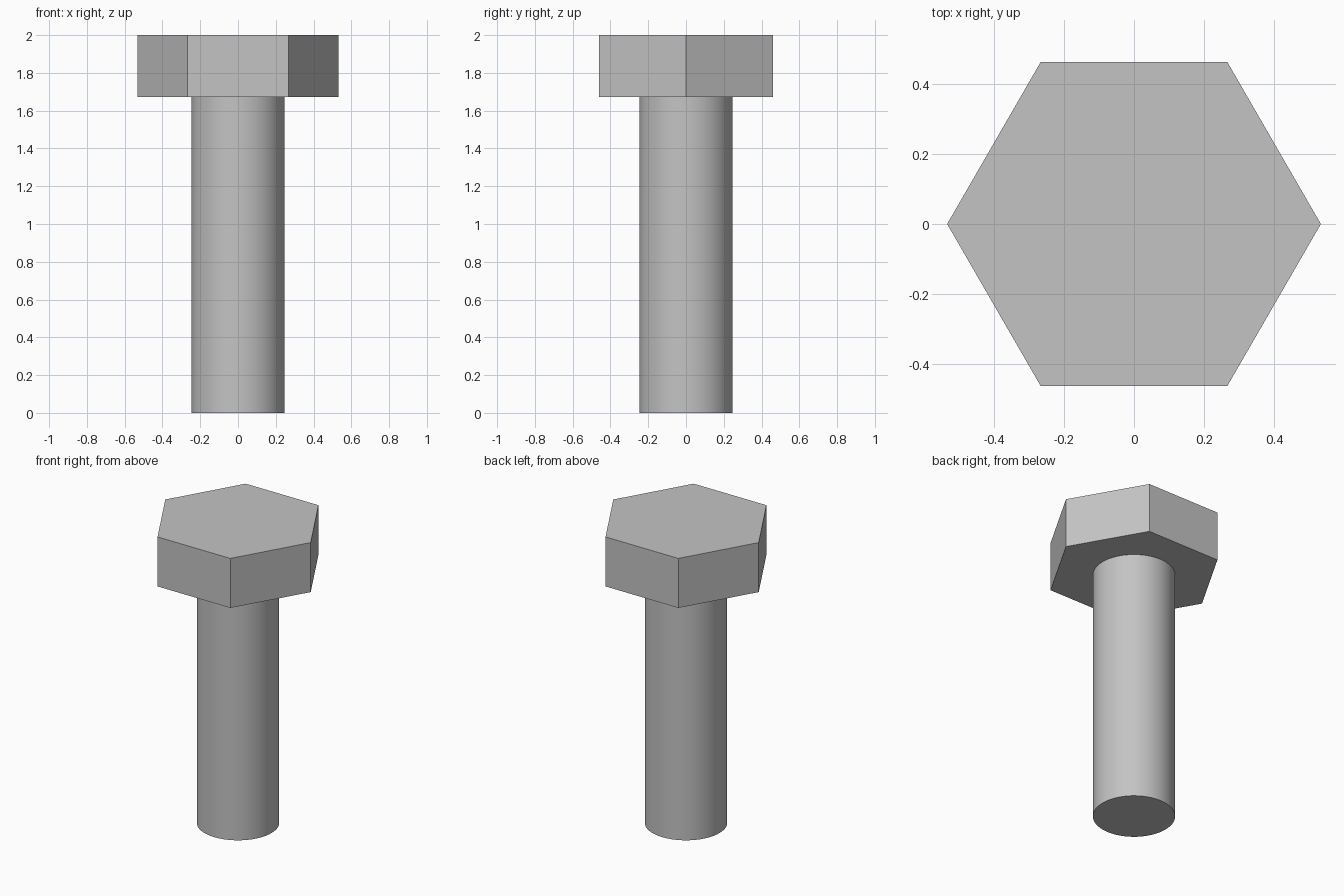
import bpy
import math

cube = bpy.data.objects.get("Cube")
if cube:
    bpy.data.objects.remove(cube, do_unlink=True)

HEAD_RADIUS = 0.533
SHANK_RADIUS = 0.247
HEAD_BOTTOM = 1.672
TOP = 2.0

# Plain grey metal
steel = bpy.data.materials.new("grey steel")
steel.use_nodes = True
GREY = (0.55, 0.55, 0.55, 1.0)
steel.diffuse_color = GREY
steel.node_tree.nodes["Principled BSDF"].inputs["Base Color"].default_value = GREY


def add_prism(name, sides, radius, bottom, top, turn=0.0):
    bpy.ops.mesh.primitive_cylinder_add(
        vertices=sides, radius=radius, depth=top - bottom,
        location=(0, 0, (bottom + top) / 2), rotation=(0, 0, turn))
    part = bpy.context.object
    part.name = name
    part.data.materials.append(steel)
    return part


# Round shank, smooth around its side with a sharp end
add_prism("shank", 64, SHANK_RADIUS, 0.0, HEAD_BOTTOM)
bpy.ops.object.shade_smooth_by_angle(angle=math.radians(30))

# Six-sided head with corners pointing left and right
add_prism("hex_head", 6, HEAD_RADIUS, HEAD_BOTTOM, TOP, math.radians(30))
